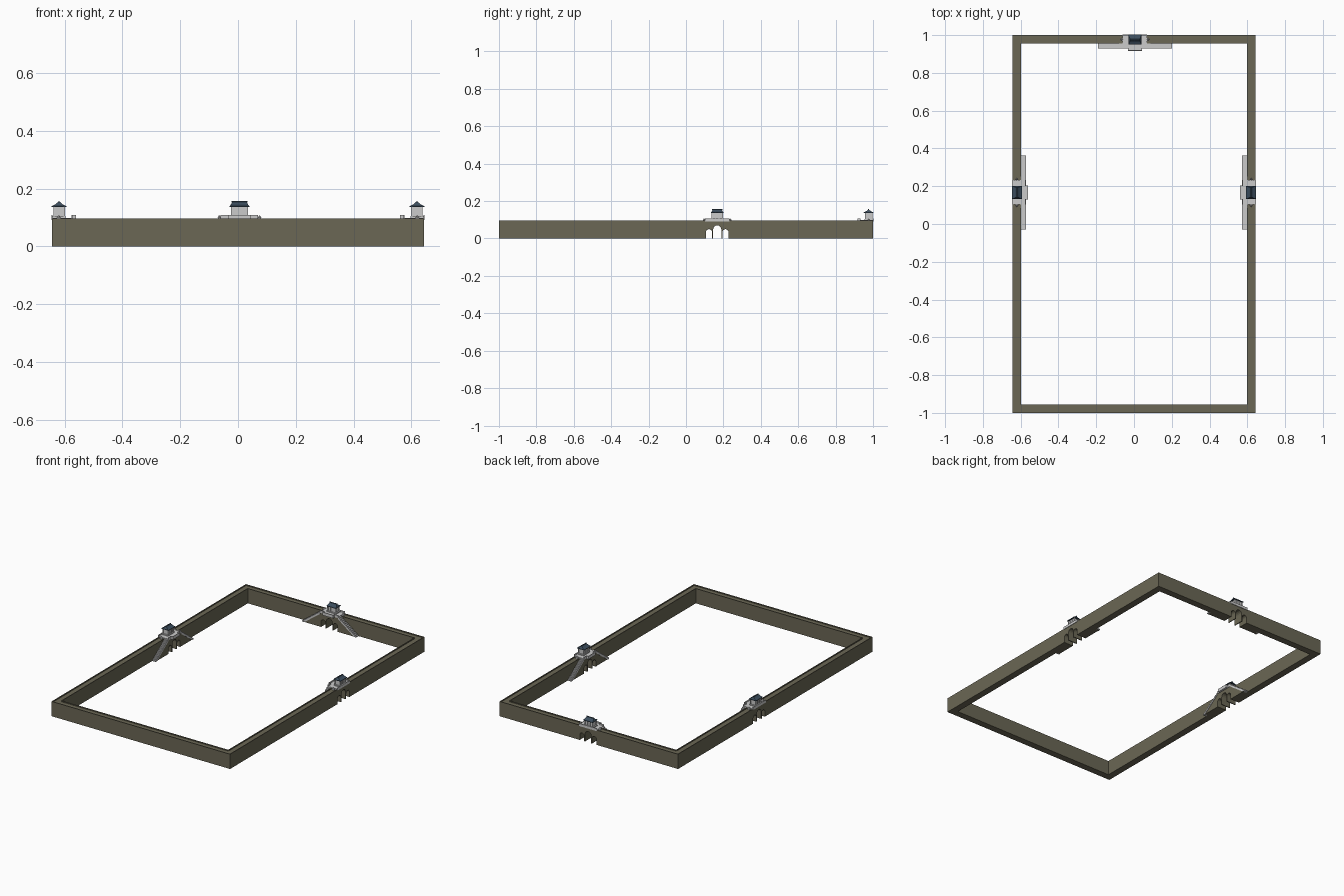
import bpy, bmesh, math
from mathutils import Matrix, Vector

if "Cube" in bpy.data.objects:
    bpy.data.objects.remove(bpy.data.objects["Cube"])


def material(name, rgb):
    m = bpy.data.materials.new(name)
    m.diffuse_color = (*rgb, 1)
    m.use_nodes = True
    m.node_tree.nodes["Principled BSDF"].inputs["Base Color"].default_value = m.diffuse_color
    return m


STONE = material("olive_stone", (0.145, 0.135, 0.09))
TILE = material("slate_tile", (0.045, 0.075, 0.11))
HX, HY, T, H = 0.643, 1.0, 0.045, 0.09   # half sizes, wall thickness, walk height
ARCHES = ((-0.044, 0.016, 0.05), (0.0, 0.022, 0.07), (0.044, 0.016, 0.05))


def finish(bm, name, frame, mat):
    bmesh.ops.recalc_face_normals(bm, faces=bm.faces)
    me = bpy.data.meshes.new(name)
    bm.to_mesh(me)
    bm.free()
    ob = bpy.data.objects.new(name, me)
    ob.matrix_world = frame
    if mat:
        me.materials.append(mat)
    bpy.context.collection.objects.link(ob)
    return ob


def add_box(bm, u0, u1, v0, v1, z0, z1):
    m = Matrix.Translation(((u0 + u1) / 2, (v0 + v1) / 2, (z0 + z1) / 2))
    bmesh.ops.create_cube(bm, size=1, matrix=m @ Matrix.Diagonal((u1 - u0, v1 - v0, z1 - z0, 1)))


def boxes(name, frame, dims, mat=None):
    bm = bmesh.new()
    for d in dims:
        add_box(bm, *d)
    return finish(bm, name, frame, mat)


def add_prism(bm, outline, v0, v1):
    face = bm.faces.new([bm.verts.new((u, v0, z)) for u, z in outline])
    ext = bmesh.ops.extrude_face_region(bm, geom=[face], use_keep_orig=True)
    moved = [g for g in ext["geom"] if isinstance(g, bmesh.types.BMVert)]
    bmesh.ops.translate(bm, verts=moved, vec=(0, v1 - v0, 0))


def arched_outline(u0, u1, top, arches):
    # Wall elevation with round-headed notches along the bottom
    pts = [(u0, 0)]
    for c, r, h in arches:
        pts.append((c - r, 0))
        for i in range(9):
            a = math.pi * (1 - i / 8)
            pts.append((c + r * math.cos(a), h - r + r * math.sin(a)))
        pts.append((c + r, 0))
    return pts + [(u1, 0), (u1, top), (u0, top)]


def wall(side, frame, u0, u1, corner, arches):
    bm = bmesh.new()
    add_prism(bm, arched_outline(u0, u1, H, arches), 0, T)
    finish(bm, side + "_wall", frame, STONE)
    # Outer and inner parapets leave a sunken walkway
    o, i = (T, 0) if corner == "side" else (0, T)
    boxes(side + "_parapet", frame, [(u0 - o, u1 + o, 0, 0.005, H, 0.096),
                                     (u0 + i, u1 - i, T - 0.005, T, H, 0.096)], STONE)


def gate(side, frame):
    # Inner gatehouse thickening with the same three arches
    bm = bmesh.new()
    add_prism(bm, arched_outline(-0.065, 0.065, 0.094, ARCHES), T, 0.068)
    finish(bm, side + "_gatehouse", frame, STONE)

    # Terrace, inner landing and its railings
    boxes(side + "_terrace", frame, [
        (-0.065, 0.065, -0.003, 0.07, 0.091, 0.099),
        (-0.038, 0.038, 0.07, 0.083, 0.088, 0.099),
        (-0.065, 0.065, -0.003, 0.001, 0.099, 0.108),
        (-0.065, -0.038, 0.067, 0.07, 0.099, 0.108),
        (0.038, 0.065, 0.067, 0.07, 0.099, 0.108),
        (-0.038, 0.038, 0.08, 0.083, 0.099, 0.108),
        (-0.038, -0.035, 0.067, 0.08, 0.099, 0.108),
        (0.035, 0.038, 0.067, 0.08, 0.099, 0.108)])

    # Pavilion with plinth and corner posts
    dims = [(-0.034, 0.034, 0.002, 0.046, 0.099, 0.105),
            (-0.026, 0.026, 0.008, 0.04, 0.105, 0.139)]
    for u in (-0.028, -0.01, 0.01, 0.028):
        for v in (0.006, 0.042):
            dims.append((u - 0.002, u + 0.002, v - 0.002, v + 0.002, 0.105, 0.139))
    boxes(side + "_pavilion", frame, dims)

    # Hipped roof with a soft sweep
    bm = bmesh.new()
    rings = []
    for a, b, z in ((0.034, 0.026, 0.136), (0.034, 0.026, 0.139),
                    (0.029, 0.012, 0.146), (0.025, 0.003, 0.154)):
        rings.append([bm.verts.new((su * a, 0.024 + sv * b, z))
                      for su, sv in ((-1, -1), (1, -1), (1, 1), (-1, 1))])
    for lo, hi in zip(rings, rings[1:]):
        for i in range(4):
            j = (i + 1) % 4
            bm.faces.new((lo[i], lo[j], hi[j], hi[i]))
    bm.faces.new(rings[0])
    bm.faces.new(rings[-1])
    add_box(bm, -0.027, 0.027, 0.022, 0.026, 0.152, 0.157)
    finish(bm, side + "_roof", frame, TILE)

    # Two flights descending along the inner wall face, on solid wedges
    n = 14
    steps, wedges = bmesh.new(), bmesh.new()
    for s in (-1, 1):
        add_prism(wedges, [(s * 0.065, 0), (s * 0.188, 0), (s * 0.065, 0.09)], T, 0.067)
        pts = []
        for i in range(n):
            z = 0.096 * (1 - i / n)
            pts += [(s * (0.065 + 0.13 * i / n), z), (s * (0.065 + 0.13 * (i + 1) / n), z)]
        pts += [(s * 0.195, 0), (s * 0.18, 0), (s * 0.065, 0.084)]
        add_prism(steps, pts, T, 0.07)
    finish(wedges, side + "_stair_base", frame, STONE)
    finish(steps, side + "_stairs", frame, None)

    # Small pointed posts at the terrace ends
    bm = bmesh.new()
    for u in (-0.07, 0.07):
        add_box(bm, u - 0.005, u + 0.005, 0.016, 0.03, 0.09, 0.1)
        bmesh.ops.create_cone(bm, segments=4, radius1=0.007, radius2=0, depth=0.008, cap_ends=True,
                              matrix=Matrix.Translation((u, 0.023, 0.104)))
    finish(bm, side + "_end_posts", frame, None)


def frame_at(x, y, deg):
    # Local x runs along the wall, local y points into the court
    return Matrix.Translation(Vector((x, y, 0))) @ Matrix.Rotation(math.radians(deg), 4, "Z")


GY, IN = 0.167, HY - T
left, right = frame_at(-HX, GY, -90), frame_at(HX, GY, 90)
back, front = frame_at(0.005, HY, 180), frame_at(0, -HY, 0)
wall("left", left, GY - IN, GY + IN, "side", ARCHES)
wall("right", right, -IN - GY, IN - GY, "side", ARCHES)
wall("back", back, 0.005 - HX, 0.005 + HX, "end", ARCHES)
wall("front", front, -HX, HX, "end", ())
for side, fr in (("left", left), ("right", right), ("back", back)):
    gate(side, fr)
